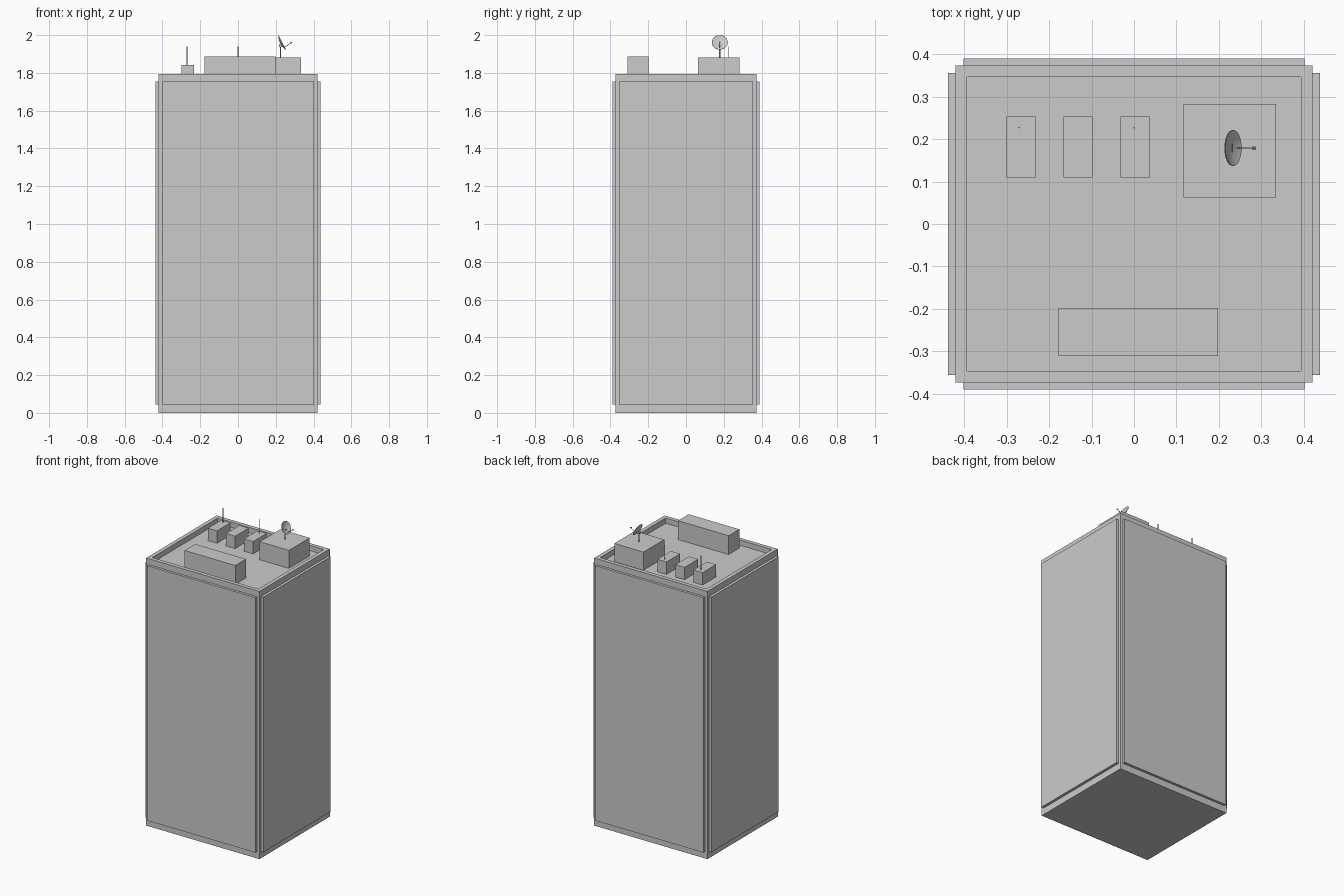
import bpy, bmesh, math
from mathutils import Vector, Matrix

if "Cube" in bpy.data.objects:
    bpy.data.objects.remove(bpy.data.objects["Cube"])


def finish(name, bm):
    bmesh.ops.recalc_face_normals(bm, faces=bm.faces)
    me = bpy.data.meshes.new(name)
    bm.to_mesh(me)
    bm.free()
    ob = bpy.data.objects.new(name, me)
    bpy.context.collection.objects.link(ob)
    return ob


def box(name, x0, x1, y0, y1, z0, z1):
    bm = bmesh.new()
    bmesh.ops.create_cube(bm, size=1)
    for v in bm.verts:
        v.co = (x1 if v.co.x > 0 else x0, y1 if v.co.y > 0 else y0, z1 if v.co.z > 0 else z0)
    return finish(name, bm)


def rod(name, a, b, r, sides=8, r2=None):
    a, b = Vector(a), Vector(b)
    bm = bmesh.new()
    rot = (b - a).to_track_quat('Z', 'Y').to_matrix().to_4x4()
    bmesh.ops.create_cone(bm, cap_ends=True, segments=sides, radius1=r, radius2=r if r2 is None else r2,
                          depth=(b - a).length, matrix=Matrix.Translation((a + b) / 2) @ rot)
    return finish(name, bm)


TOP, ROOF = 1.795, 1.76
HX, HY = 0.42, 0.373

# tower core: box whose top is inset and sunk to leave a parapet
bm = bmesh.new()
bmesh.ops.create_cube(bm, size=1, matrix=Matrix.Translation((0, 0, TOP / 2)) @ Matrix.Diagonal((2 * HX, 2 * HY, TOP, 1)))
bm.normal_update()
top = [f for f in bm.faces if f.normal.z > 0.9]
bmesh.ops.inset_region(bm, faces=top, thickness=0.0375)
top = [f for f in bm.faces if f.normal.z > 0.9 and max(abs(v.co.x) for v in f.verts) < HX - 0.01]
ret = bmesh.ops.extrude_discrete_faces(bm, faces=top)
bmesh.ops.translate(bm, verts=ret['faces'][0].verts[:], vec=(0, 0, ROOF - TOP))
finish("tower_core", bm)

# raised facade panels
for s, side in ((-1, "front"), (1, "back")):
    ys = sorted((s * (HY - 0.005), s * 0.39))
    box(side + "_facade", -0.402, 0.402, *ys, 0.045, 1.755)
for s, side in ((-1, "left"), (1, "right")):
    xs = sorted((s * (HX - 0.005), s * 0.438))
    box(side + "_facade", *xs, -0.356, 0.356, 0.045, 1.755)

# rooftop blocks
box("stair_house", 0.117, 0.334, 0.063, 0.283, ROOF - 0.005, 1.881)
box("plant_room", -0.178, 0.198, -0.311, -0.198, ROOF - 0.005, 1.886)
for i in range(3):
    x = -0.266 + i * 0.134
    box(f"vent_unit_{i}", x - 0.034, x + 0.034, 0.109, 0.253, ROOF - 0.005, 1.843)

# antennas
for i, x in enumerate((-0.27, 0.0)):
    rod(f"antenna_{i}", (x, 0.227, 1.84), (x, 0.227, 1.94), 0.0018)

# satellite dish: thin bowl revolved about its axis, then tilted towards +x
DY = 0.179
C = Vector((0.234, DY, 1.962))
axis = Vector((0.89, 0, 0.456))
rot = axis.to_track_quat('Z', 'Y').to_matrix().to_4x4()
bm = bmesh.new()
R, depth, N = 0.0425, 0.010, 24
inner = [(R * t, depth * (t * t - 1)) for t in (0, 0.33, 0.67, 1)]
prof = inner + [(r, z - 0.002) for r, z in reversed(inner)]
vs = [bm.verts.new((r, 0, z)) for r, z in prof]
edges = [bm.edges.new(p) for p in zip(vs, vs[1:])]
bmesh.ops.spin(bm, geom=vs + edges, axis=(0, 0, 1), cent=(0, 0, 0), steps=N, angle=2 * math.pi)
bmesh.ops.remove_doubles(bm, verts=bm.verts, dist=1e-5)
bm.transform(Matrix.Translation(C) @ rot)
dish = finish("dish", bm)
bpy.context.view_layer.objects.active = dish
dish.select_set(True)
bpy.ops.object.shade_smooth_by_angle(angle=math.radians(35))

# dish mast, bracket and feed arm
rod("dish_mast", (0.225, DY, 1.878), (0.225, DY, 1.95), 0.003)
box("dish_bracket", 0.216, 0.232, DY - 0.010, DY + 0.010, 1.938, 1.950)
feed0 = Vector((0.243, DY, 1.934))
feed1 = Vector((0.284, DY, 1.96))
rod("feed_arm", feed0, feed1, 0.0016)
rod("feed_horn", feed1 + Vector((0.003, 0, 0.001)), feed1 + Vector((-0.006, 0, 0.001)), 0.003, 8, 0.004)
